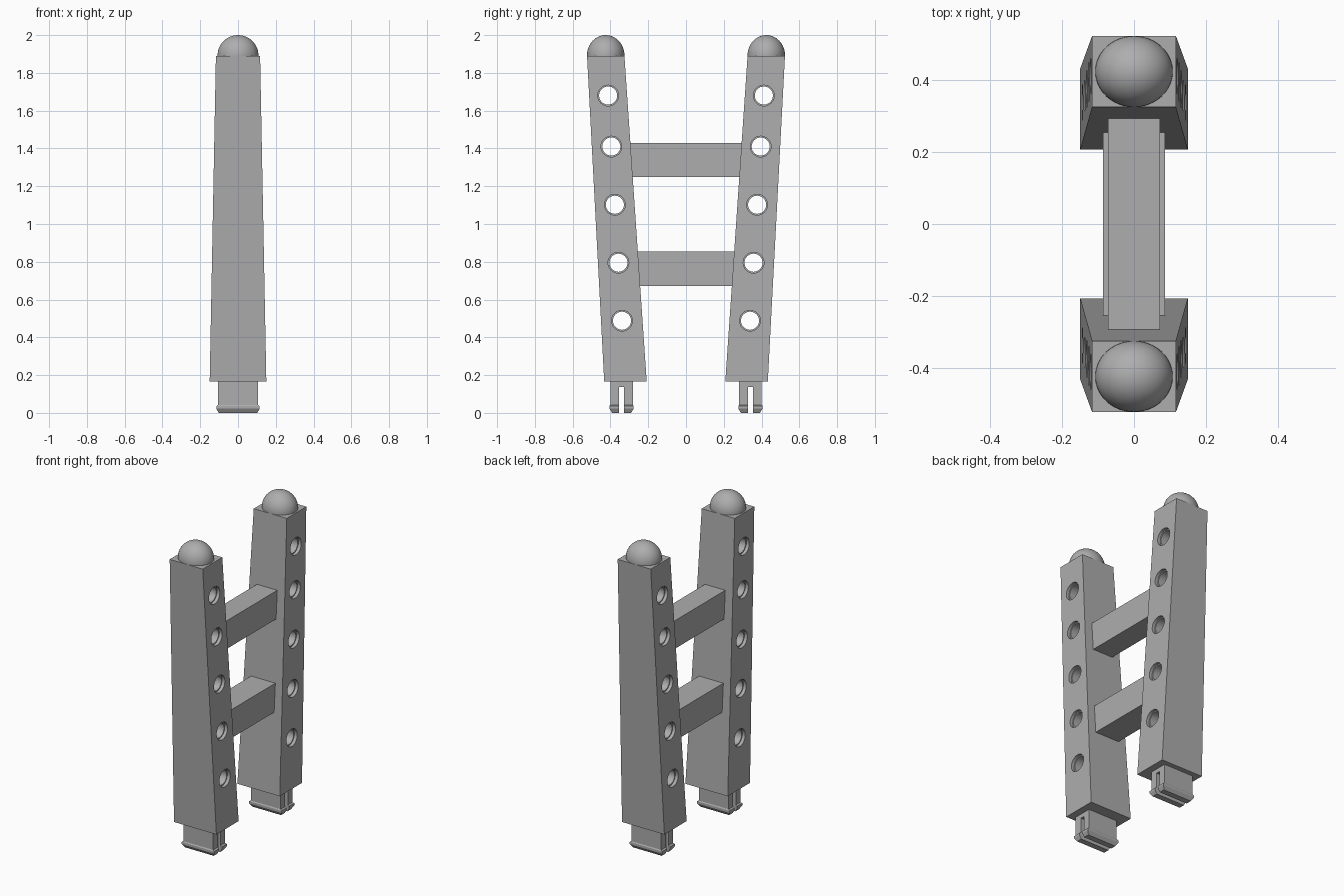
import bpy, bmesh, math

cube = bpy.data.objects.get("Cube")
if cube:
    bpy.data.objects.remove(cube, do_unlink=True)

grey = bpy.data.materials.new("plain grey")
grey.use_nodes = True
tone = (0.42, 0.42, 0.42, 1)
grey.diffuse_color = tone
grey.node_tree.nodes["Principled BSDF"].inputs["Base Color"].default_value = tone


def finish(name, bm):
    bmesh.ops.recalc_face_normals(bm, faces=bm.faces)
    mesh = bpy.data.meshes.new(name)
    bm.to_mesh(mesh)
    bm.free()
    mesh.materials.append(grey)
    obj = bpy.data.objects.new(name, mesh)
    bpy.context.collection.objects.link(obj)
    return obj


def skin(bm, rings):
    """Closed solid through a list of equal-sized rings of points."""
    loops = [[bm.verts.new(p) for p in ring] for ring in rings]
    n = len(loops[0])
    for a, b in zip(loops, loops[1:]):
        for i in range(n):
            j = (i + 1) % n
            bm.faces.new((a[i], a[j], b[j], b[i]))
    bm.faces.new(loops[0][::-1])
    bm.faces.new(loops[-1])


def box_loft(name, sections):
    """Solid through rectangles given as (z, half width, y start, y end)."""
    bm = bmesh.new()
    skin(bm, [[(-w, a, z), (w, a, z), (w, b, z), (-w, b, z)]
              for z, w, a, b in sections])
    return finish(name, bm)


def cut(obj, cutter):
    cutter.hide_render = True
    mod = obj.modifiers.new("cut", "BOOLEAN")
    mod.object = cutter
    mod.operation = 'DIFFERENCE'
    mod.solver = 'EXACT'
    bpy.context.view_layer.objects.active = obj
    bpy.ops.object.modifier_apply(modifier=mod.name)
    bpy.data.objects.remove(cutter, do_unlink=True)


def smooth(obj):
    bpy.ops.object.select_all(action='DESELECT')
    obj.select_set(True)
    bpy.context.view_layer.objects.active = obj
    bpy.ops.object.shade_smooth_by_angle(angle=math.radians(30))


LEG_Z0, LEG_Z1 = 0.165, 1.89
HOLE_HEIGHTS = (0.488, 0.795, 1.102, 1.41, 1.68)


def hole_cutter(s):
    """Stepped pin holes: a through bore with a shallow wider recess at each side."""
    bm = bmesh.new()
    for z in HOLE_HEIGHTS:
        t = (z - LEG_Z0) / (LEG_Z1 - LEG_Z0)
        y = s * (0.319 + 0.106 * t)
        floor = 0.13 - 0.033 * t
        steps = [(-0.3, 0.055), (-floor, 0.055), (-floor, 0.048),
                 (floor, 0.048), (floor, 0.055), (0.3, 0.055)]
        skin(bm, [[(x, y + r * math.cos(k * math.tau / 32),
                    z + r * math.sin(k * math.tau / 32)) for k in range(32)]
                  for x, r in steps])
    return finish("hole_cutter", bm)


for side, s in (("front", -1), ("back", 1)):
    # Tapered leaning post with a row of holes
    post = box_loft(side + "_post", [(LEG_Z0, 0.15, s * 0.208, s * 0.433),
                                     (LEG_Z1, 0.117, s * 0.326, s * 0.524)])
    cut(post, hole_cutter(s))
    smooth(post)

    # Split clip foot with a bevelled lip
    profile = [(0, 0.102, 0.05), (0.022, 0.115, 0.064), (0.036, 0.115, 0.064),
               (0.042, 0.105, 0.06), (0.17, 0.105, 0.06)]
    mid = s * 0.341
    foot = box_loft(side + "_clip_foot",
                    [(z, w, mid - d, mid + d) for z, w, d in profile])
    cut(foot, box_loft("slot_cutter", [(-0.1, 0.3, mid - 0.013, mid + 0.013),
                                       (0.138, 0.3, mid - 0.013, mid + 0.013)]))

    # Rounded cap
    bm = bmesh.new()
    bmesh.ops.create_uvsphere(bm, u_segments=48, v_segments=24, radius=1)
    bmesh.ops.scale(bm, vec=(0.108, 0.099, 0.106), verts=bm.verts)
    bmesh.ops.translate(bm, vec=(0, s * 0.425, 1.894), verts=bm.verts)
    smooth(finish(side + "_cap", bm))

# Crossbars between the posts
for name, z0, z1, w, reach in (("lower_crossbar", 0.672, 0.854, 0.086, 0.275),
                               ("upper_crossbar", 1.25, 1.43, 0.072, 0.315)):
    box_loft(name, [(z0, w, -reach, reach), (z1, w, -reach, reach)])
